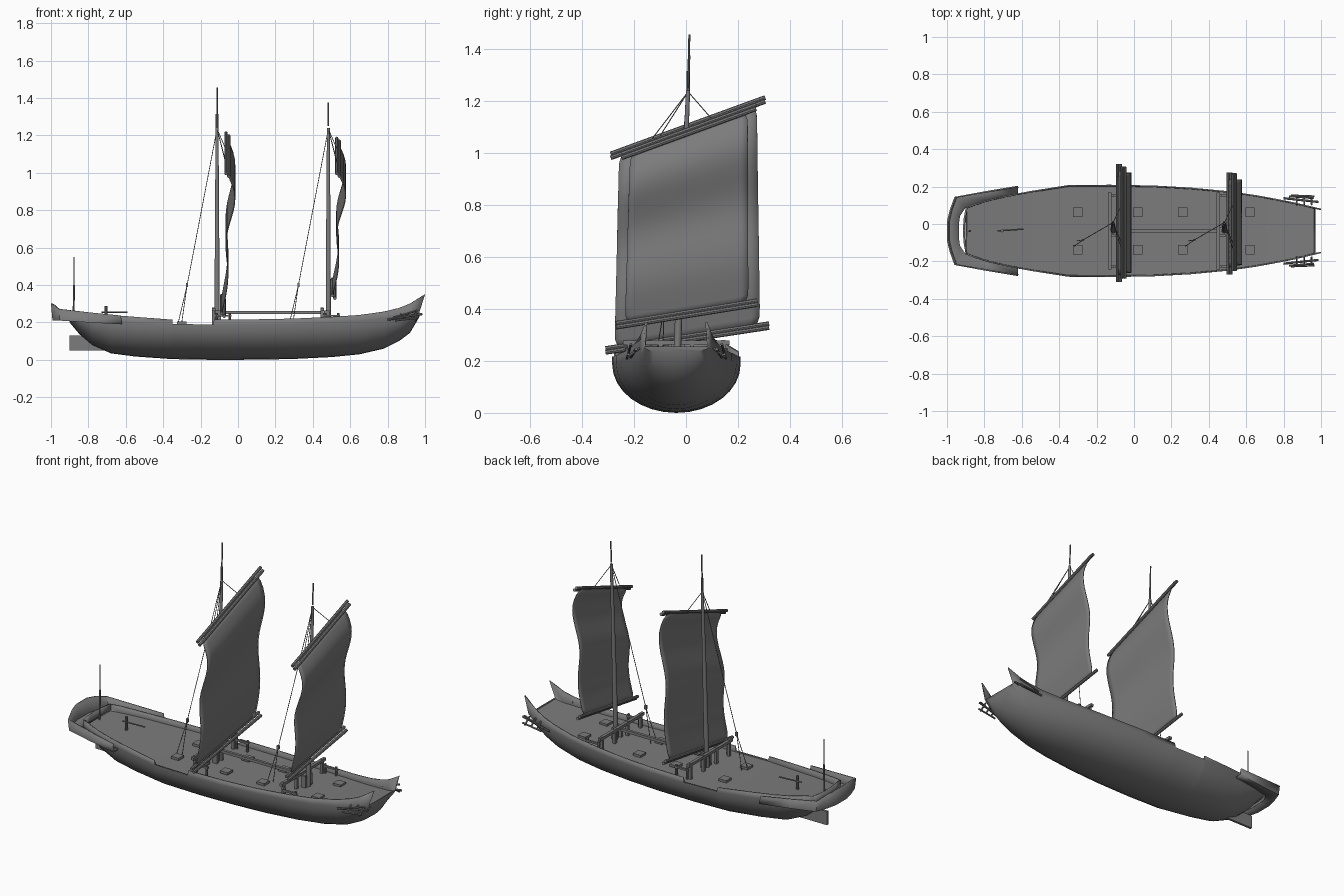
import bpy, bmesh, math
from mathutils import Vector

default_cube = bpy.data.objects.get("Cube")
if default_cube:
    bpy.data.objects.remove(default_cube, do_unlink=True)

CENTRE = -0.037  # y of the hull centreline

grey = bpy.data.materials.new("weathered grey")
grey.use_nodes = True
grey.diffuse_color = (0.2, 0.2, 0.2, 1)
grey.node_tree.nodes["Principled BSDF"].inputs["Base Color"].default_value = (0.2, 0.2, 0.2, 1)


def finish(name, bm, thickness=0, smooth=True):
    """Turn a bmesh into a shaded object, with optional wall thickness."""
    bmesh.ops.recalc_face_normals(bm, faces=bm.faces)
    mesh = bpy.data.meshes.new(name)
    bm.to_mesh(mesh)
    bm.free()
    mesh.materials.append(grey)
    obj = bpy.data.objects.new(name, mesh)
    bpy.context.collection.objects.link(obj)
    if thickness:
        solid = obj.modifiers.new("thickness", "SOLIDIFY")
        solid.thickness = thickness
        solid.offset = -1
    if smooth:
        bpy.ops.object.select_all(action="DESELECT")
        obj.select_set(True)
        bpy.context.view_layer.objects.active = obj
        bpy.ops.object.shade_smooth_by_angle(angle=math.radians(40))
    return obj


def grid(bm, rows):
    """Skin a list of equal-length point rows; returns the vertex rows."""
    verts = [[bm.verts.new(p) for p in row] for row in rows]
    for a, b in zip(verts, verts[1:]):
        for i in range(len(a) - 1):
            bm.faces.new((a[i], a[i + 1], b[i + 1], b[i]))
    return verts


def bar(name, start, end, r1, r2=None, sides=8):
    """Round spar between two points."""
    start, end = Vector(start), Vector(end)
    axis = end - start
    bm = bmesh.new()
    bmesh.ops.create_cone(bm, cap_ends=True, segments=sides, radius1=r1,
                          radius2=r1 if r2 is None else r2, depth=axis.length)
    bm.transform(axis.to_track_quat("Z", "Y").to_matrix().to_4x4())
    bmesh.ops.translate(bm, vec=(start + end) / 2, verts=bm.verts)
    return finish(name, bm)


def box(name, centre, size):
    bm = bmesh.new()
    bmesh.ops.create_cube(bm, size=1)
    bmesh.ops.scale(bm, vec=size, verts=bm.verts)
    bmesh.ops.translate(bm, vec=centre, verts=bm.verts)
    return finish(name, bm, smooth=False)


def rope(name, *points):
    for a, b in zip(points, points[1:]):
        bar(name, a, b, 0.002, sides=5)


# Hull stations: x, keel height, half width, deck height, rail height
STATIONS = [
    (-0.9, 0.2, 0.125, 0.23, 0.265), (-0.85, 0.14, 0.145, 0.225, 0.26),
    (-0.78, 0.08, 0.167, 0.218, 0.25), (-0.68, 0.035, 0.19, 0.21, 0.24),
    (-0.55, 0.018, 0.214, 0.2, 0.23), (-0.351, 0.004, 0.245, 0.19, 0.215),
    (-0.349, 0.004, 0.245, 0.19, 0.192), (-0.131, 0, 0.247, 0.187, 0.189),
    (-0.129, 0, 0.247, 0.187, 0.216), (0.1, 0.001, 0.243, 0.188, 0.217),
    (0.3, 0.005, 0.232, 0.193, 0.221), (0.5, 0.015, 0.213, 0.2, 0.23),
    (0.65, 0.03, 0.192, 0.208, 0.24), (0.78, 0.06, 0.168, 0.22, 0.258),
    (0.86, 0.1, 0.152, 0.23, 0.277), (0.92, 0.145, 0.138, 0.24, 0.3),
    (0.97, 0.23, 0.125, 0.255, 0.335),
]


def section(x, keel, half, deck, rail):
    tip = 0.03 if x > 0.95 else 0
    row = [(x + tip, CENTRE + half - tip * 0.2, rail + tip * 0.5)]
    for i in range(17):
        t = math.pi * i / 16
        row.append((x, CENTRE + half * math.cos(t), deck - (deck - keel) * math.sin(t)))
    row.append((x + tip, CENTRE - half + tip * 0.2, rail + tip * 0.5))
    return row


bm = bmesh.new()
rings = grid(bm, [section(*s) for s in STATIONS])
for ring in (rings[0], rings[-1]):
    bm.faces.new(ring[1:-1])
finish("hull", bm, 0.008)

# Stern bulwark above the transom
x, keel, half, deck, rail = STATIONS[0]
bm = bmesh.new()
grid(bm, [[(x - 0.015 * (1 - s * s), CENTRE + half * s, z) for s in (-1, -0.5, 0, 0.5, 1)]
          for z in (deck - 0.02, rail)])
finish("transom_bulwark", bm, 0.01)

bm = bmesh.new()
grid(bm, [[(x, CENTRE + side * (half - 0.003), deck - 0.003) for side in (-1, 1)]
          for x, keel, half, deck, rail in STATIONS])
finish("deck", bm)

# Stern gallery: floor and wall wrapped around the stern
HALF_GALLERY = [  # outer x, outer half width, inner x, inner half width, floor, top
    (-0.62, 0.24, -0.62, 0.197, 0.19, 0.237), (-0.8, 0.21, -0.78, 0.164, 0.2, 0.255),
    (-0.952, 0.182, -0.9, 0.125, 0.21, 0.272), (-0.978, 0.11, -0.93, 0.08, 0.21, 0.293),
    (-0.992, 0.05, -0.936, 0.04, 0.21, 0.302)]
bm = bmesh.new()
rows = []
for side, half_list in ((1, HALF_GALLERY), (-1, HALF_GALLERY[::-1])):
    for xo, yo, xi, yi, low, top in half_list:
        rows.append([(xi, CENTRE + side * yi, low), (xo, CENTRE + side * yo, low),
                     (xo - 0.008, CENTRE + side * yo, top)])
grid(bm, rows)
finish("stern_gallery", bm, 0.008)

box("rudder", (-0.78, CENTRE, 0.09), (0.24, 0.014, 0.08))
bar("stern_pole_lower", (-0.88, CENTRE, 0.22), (-0.876, CENTRE, 0.4), 0.005)
bar("stern_pole_upper", (-0.876, CENTRE, 0.4), (-0.876, CENTRE, 0.55), 0.003)
bar("tiller_post", (-0.705, CENTRE, 0.2), (-0.705, CENTRE, 0.288), 0.008)
bar("tiller_arm", (-0.73, CENTRE, 0.256), (-0.59, CENTRE + 0.01, 0.254), 0.004)

# Sail belly: forward offset from foot to head
BELLY = [-0.085, -0.07, -0.055, -0.05, -0.054, -0.063, -0.062, -0.045, -0.022, -0.01, -0.022, -0.06]


def make_sail(name, shift, foot, head):
    """foot and head hold the (y, z) ends of each edge."""
    foot, head = [[Vector(p) for p in edge] for edge in (foot, head)]
    steps = len(BELLY) - 1
    rows = []
    for i, offset in enumerate(BELLY):
        a, b = (foot[k].lerp(head[k], i / steps) for k in (0, 1))
        row = []
        for j in range(9):
            p = a.lerp(b, j / 8)
            row.append((shift + offset, p.x, p.y))
        rows.append(row)
    bm = bmesh.new()
    grid(bm, rows)
    sail = finish(name, bm)
    sub = sail.modifiers.new("smooth cloth", "SUBSURF")
    sub.levels = sub.render_levels = 1
    solid = sail.modifiers.new("cloth thickness", "SOLIDIFY")
    solid.thickness = 0.005
    # Spars run a little past the cloth
    for part, edge, x in (("yard", head, -0.064), ("boom", foot, -0.088)):
        along = (edge[1] - edge[0]).normalized() * 0.035
        ends = (edge[0] - along, edge[1] + along)
        for dx, lift in ((0, 0.008), (0.014, -0.007)):
            bar(name + "_" + part, *[(shift + x + dx, e.x, e.y + lift) for e in ends], 0.009)


def make_mast(name, x, top):
    lean = 0.045
    bar(name + "_lower", (x, CENTRE, 0.15), (x, CENTRE + lean * 0.5, 0.72), 0.015, 0.012, 10)
    bar(name + "_upper", (x, CENTRE + lean * 0.5, 0.72), (x, CENTRE + lean, 1.24), 0.012, 0.008, 10)
    bar(name + "_cap", (x, CENTRE + lean, 1.22), (x, CENTRE + lean, top - 0.14), 0.007)
    bar(name + "_pole", (x, CENTRE + lean, 1.25), (x, CENTRE + lean + 0.005, top), 0.004)
    peak = (x, CENTRE + lean, 1.235)
    # Yard slings, then the backstay with its block
    for y, z in ((-0.13, 1.055), (-0.1, 1.065), (0.1, 1.13)):
        rope(name + "_sling", peak, (x + 0.045, y, z))
    block = (x - 0.16, -0.085, 0.4)
    rope(name + "_backstay", peak, block, (x - 0.21, -0.12, 0.19))
    rope(name + "_backstay_fork", block, (x - 0.19, -0.09, 0.19))
    box(name + "_block", block, (0.012, 0.012, 0.022))


make_sail("main_sail", 0, [(-0.275, 0.245), (0.285, 0.33)], [(-0.257, 1.0), (0.272, 1.193)])
make_sail("fore_sail", 0.592, [(-0.235, 0.342), (0.24, 0.418)], [(-0.215, 1.0), (0.237, 1.165)])
make_mast("main_mast", -0.112, 1.455)
make_mast("fore_mast", 0.483, 1.375)

# Boom rests beside each mast, joined by a long spar
for x in (-0.13, 0.45):
    box("cross_beam", (x, CENTRE, 0.27), (0.018, 0.41, 0.016))
    for side in (-1, 1):
        for y in (0.06, 0.18):
            box("rest_post", (x, CENTRE + side * y, 0.23), (0.016, 0.016, 0.1))
        box("mast_cheek", (x + 0.025, CENTRE + side * 0.025, 0.225), (0.03, 0.014, 0.08))
        box("bitt_rail", (x + 0.05, CENTRE + side * 0.19, 0.236), (0.09, 0.012, 0.01))
        for dx in (0.015, 0.085):
            bar("bitt", (x + dx, CENTRE + side * 0.19, 0.18), (x + dx, CENTRE + side * 0.19, 0.25), 0.007)
box("long_spar", (0.16, CENTRE, 0.253), (0.58, 0.016, 0.016))

# Deck hatches
for x in (-0.3, 0.02, 0.26, 0.62):
    for side in (-1, 1):
        box("hatch", (x, CENTRE + side * 0.1, 0.197 if x < 0.5 else 0.208), (0.05, 0.05, 0.014))

# Anchors lashed outside the bow
for side in (-1, 1):
    def at(x, y, z):
        return (x, CENTRE + side * y, z)
    bar("anchor_shank", at(0.8, 0.175, 0.215), at(0.985, 0.155, 0.245), 0.006)
    bar("anchor_arm", at(0.83, 0.185, 0.225), at(0.96, 0.175, 0.265), 0.005)
    bar("anchor_fluke", at(0.84, 0.19, 0.21), at(0.965, 0.185, 0.225), 0.005)
    for x in (0.87, 0.91, 0.95):
        bar("anchor_lashing", at(x, 0.14, 0.25), at(x, 0.188, 0.215), 0.005)
